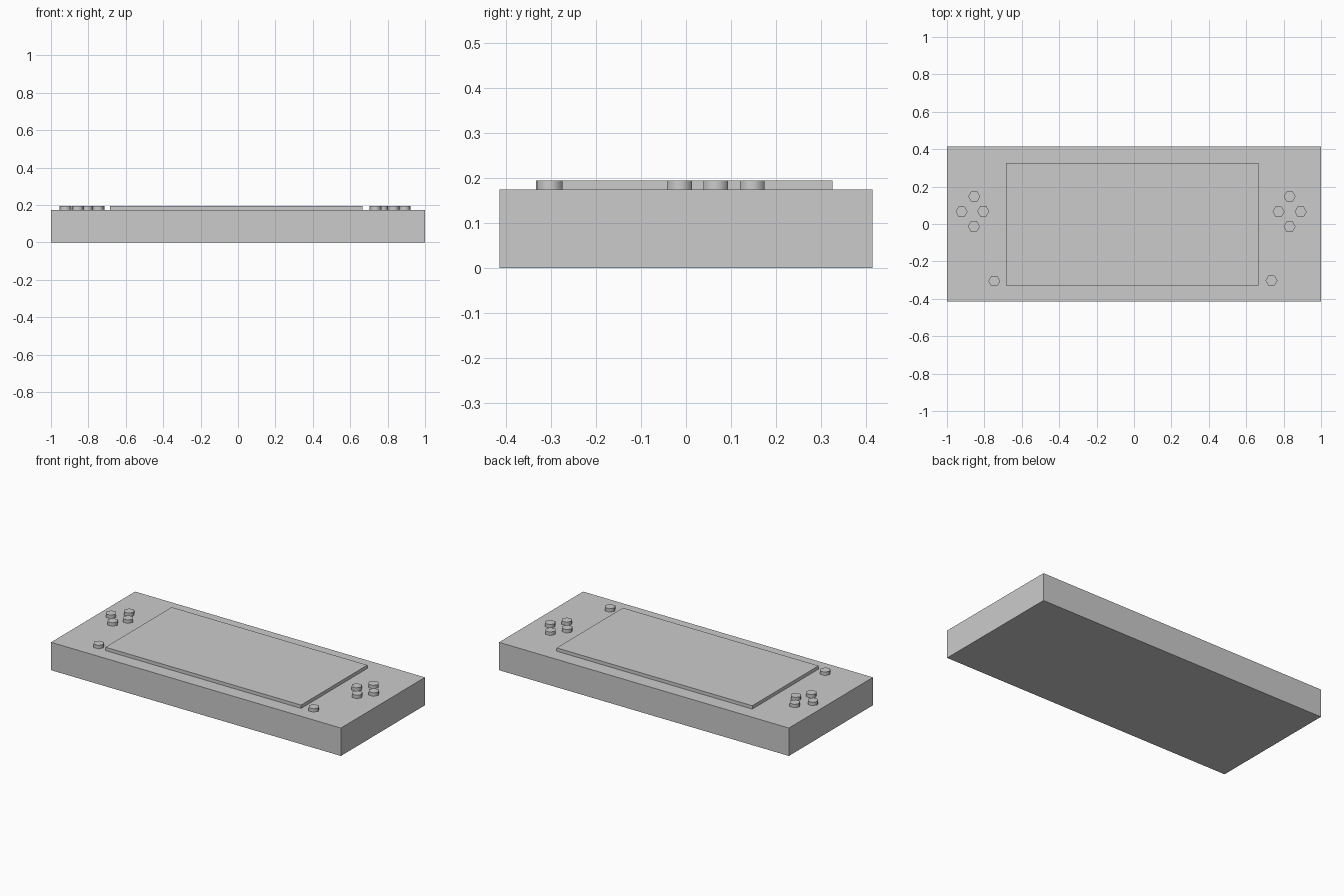
import bpy
import math

default = bpy.data.objects.get("Cube")
if default:
    bpy.data.objects.remove(default, do_unlink=True)

BODY_TOP = 0.174
FACE_TOP = 0.195

grey = bpy.data.materials.new("plain grey")
grey.use_nodes = True
colour = (0.6, 0.6, 0.6, 1)
grey.diffuse_color = colour
grey.node_tree.nodes["Principled BSDF"].inputs["Base Color"].default_value = colour


def block(name, x0, x1, y0, y1, z0, z1):
    bpy.ops.mesh.primitive_cube_add(
        size=1, location=((x0 + x1) / 2, (y0 + y1) / 2, (z0 + z1) / 2))
    obj = bpy.context.object
    obj.name = name
    obj.scale = (x1 - x0, y1 - y0, z1 - z0)
    bpy.ops.object.transform_apply(location=False, rotation=False, scale=True)
    obj.data.materials.append(grey)


def button(name, x, y):
    # Six-sided stud with corners pointing along x
    height = FACE_TOP - BODY_TOP
    bpy.ops.mesh.primitive_cylinder_add(
        vertices=6, radius=0.032, depth=height,
        location=(x, y, BODY_TOP + height / 2), rotation=(0, 0, math.pi / 2))
    obj = bpy.context.object
    obj.name = name
    bpy.ops.object.transform_apply(location=False, rotation=True, scale=False)
    obj.data.materials.append(grey)
    # Rounded sides, crisp rims
    bpy.ops.object.shade_smooth_by_angle(angle=math.radians(65))


# Case and raised screen
block("case", -1, 1, -0.414, 0.414, 0, BODY_TOP)
block("screen", -0.685, 0.665, -0.328, 0.325, BODY_TOP, FACE_TOP)

# Direction pad on the right-hand side
button("pad_up", -0.854, 0.147)
button("pad_down", -0.856, -0.013)
button("pad_outer", -0.922, 0.066)
button("pad_inner", -0.806, 0.068)

# Action buttons on the left-hand side
button("action_up", 0.832, 0.147)
button("action_down", 0.832, -0.014)
button("action_inner", 0.773, 0.066)
button("action_outer", 0.891, 0.066)

# Lower corner buttons
button("select_button", -0.747, -0.305)
button("start_button", 0.735, -0.302)
